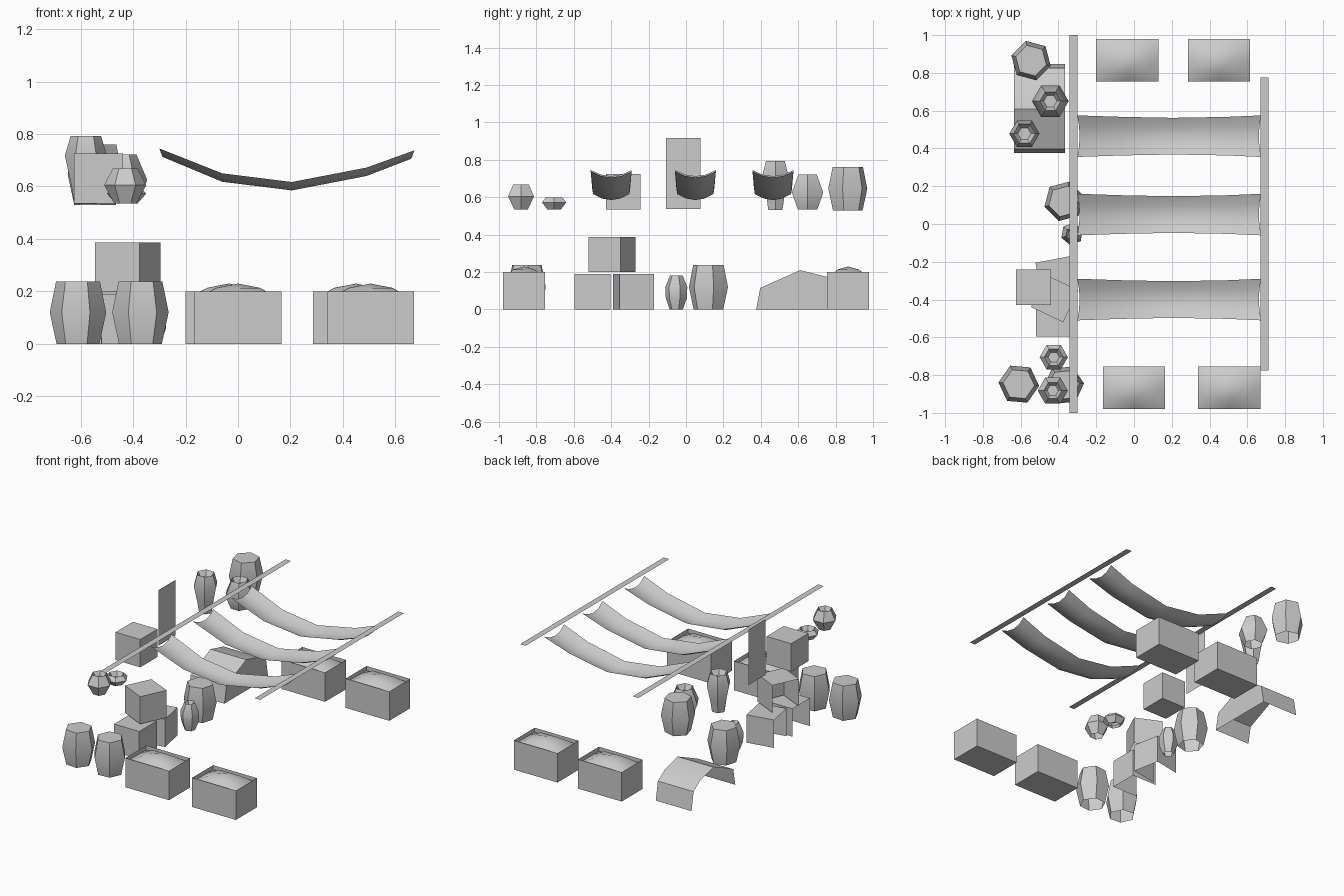
import bpy, bmesh, math
from mathutils import Vector

if "Cube" in bpy.data.objects:
    bpy.data.objects.remove(bpy.data.objects["Cube"])


def make(name, verts, faces, smooth=None):
    me = bpy.data.meshes.new(name)
    me.from_pydata(verts, [], faces)
    ob = bpy.data.objects.new(name, me)
    bpy.context.collection.objects.link(ob)
    if smooth:
        bpy.ops.object.select_all(action='DESELECT')
        ob.select_set(True)
        bpy.context.view_layer.objects.active = ob
        bpy.ops.object.shade_smooth_by_angle(angle=math.radians(smooth))
    return ob


def box(name, cx, cy, z0, sx, sy, h, rot=0, skip=()):
    """Box with optional missing hidden faces."""
    a = math.radians(rot)
    v = []
    for z in (z0, z0 + h):
        for x, y in ((-1, -1), (1, -1), (1, 1), (-1, 1)):
            x, y = x * sx / 2, y * sy / 2
            v.append((cx + x * math.cos(a) - y * math.sin(a),
                      cy + x * math.sin(a) + y * math.cos(a), z))
    f = {'bottom': (3, 2, 1, 0), 'top': (4, 5, 6, 7), 'front': (0, 1, 5, 4),
         'right': (1, 2, 6, 5), 'rear': (2, 3, 7, 6), 'left': (3, 0, 4, 7)}
    return make(name, v, [f[k] for k in f if k not in skip])


def turned(name, x, y, z0, profile, rot=0, sides=6):
    """Six-sided turned vessel, open below, last ring capped."""
    v, f = [], []
    for r, z in profile:
        for i in range(sides):
            a = math.radians(rot) + math.tau * i / sides
            v.append((x + r * math.cos(a), y + r * math.sin(a), z0 + z))
    for j in range(len(profile) - 1):
        for i in range(sides):
            k = (i + 1) % sides
            f.append((j * sides + i, j * sides + k, (j + 1) * sides + k, (j + 1) * sides + i))
    n = (len(profile) - 1) * sides
    f.append(tuple(range(n, n + sides)))
    return make(name, v, f, 45)


def sheet(name, nu, nv, fn, smooth=60):
    v = [fn(i, j) for i in range(nu) for j in range(nv)]
    f = [(i * nv + j, (i + 1) * nv + j, (i + 1) * nv + j + 1, i * nv + j + 1)
         for i in range(nu - 1) for j in range(nv - 1)]
    return make(name, v, f, smooth)


# Overhead rails (thin flat strips)
for name, x, h in (('left_rail', -0.32, 1.0), ('right_rail', 0.69, 0.775)):
    make(name, [(x - .021, -h, .753), (x + .021, -h, .753), (x + .021, h, .753), (x - .021, h, .753)],
         [(0, 1, 2, 3)])

# Hanging cloths sagging both ways between the rails
path = [(-.30, .745), (-.06, .65), (.205, .617), (.49, .672), (.673, .738)]
half = [.11, .102, .097, .102, .11]
for n, cy in enumerate((.465, .05, -.40)):
    def cloth(i, j):
        t = (j - 2) / 2
        x, z = path[i]
        x += (1 - t * t) * (.012 if i == 0 else -.012 if i == 4 else 0)
        return (x, cy + half[i] * t, z - .032 * (1 - t * t))
    sheet(f'hanging_cloth_{n}', 5, 5, cloth)

# Produce crates with mounded contents
for n, (cx, cy) in enumerate(((-.035, .867), (.45, .867), (0, -.867), (.505, -.867))):
    box(f'crate_{n}', cx, cy, 0, .33, .225, .2, skip=('top',))
    rise = (0, .75, 1, .75, 0)
    sheet(f'produce_mound_{n}', 5, 5,
          lambda i, j: (cx + (i - 2) * .0825, cy + (j - 2) * .056,
                        .17 + .06 * min(rise[i], rise[j]) * (.9 + .1 * rise[i] * rise[j])))

# Barrels
barrel = [(.082, 0), (.108, .12), (.084, .238)]
for n, (x, y, z, r) in enumerate(((-.61, -.848, 0, -5), (-.372, -.853, 0, 5),
                                  (-.37, .12, 0, 15), (-.545, .865, .53, 45))):
    turned(f'barrel_{n}', x, y, z, [(a, b * (.97 if z else 1)) for a, b in barrel], r)

# Pots, vases and bowl
vase = [(.044, 0), (.055, .07), (.08, .185), (.058, .26), (.035, .225)]
turned('tall_vase', -.58, .478, .533, vase, 0)
turned('small_vase', -.328, -.052, 0,
       [(.036, 0), (.057, .06), (.06, .12), (.034, .182), (.022, .155)], 20)
turned('wide_pot', -.443, .65, .535,
       [(.06, 0), (.097, .09), (.056, .187), (.035, .15)], 0)
turned('small_pot', -.43, -.882, .535,
       [(.042, 0), (.08, .07), (.048, .133), (.03, .105)], 0)
turned('bowl', -.425, -.705, .535,
       [(.042, 0), (.075, .038), (.05, .065), (.03, .035)], 0)

# Boxes stacked on the ground, hidden sides left open
hid = ('bottom', 'left')
box('lower_box_front', -.425, -.5, 0, .19, .19, .19, 0, hid)
box('lower_box_rear', -.412, -.28, 0, .188, .188, .19, 10.7, hid)
box('stacked_box', -.42, -.395, .2, .188, .188, .187, -25.2, hid)

# Box and upright panel at shelf height
box('shelf_box', -.532, -.335, .535, .186, .186, .19)
make('upright_panel', [(-.525, -.108, .537), (-.525, .077, .537), (-.525, .077, .917), (-.525, -.108, .917)],
     [(0, 1, 2, 3)])

# Covered heap: draped top with a closed right end
prof = [(.375, 0), (.397, .115), (.61, .21), (.75, .175), (.825, .125), (.847, 0)]
xs = (-.635, -.365)
v = [(x, y, z) for x in xs for y, z in prof]
f = [(i, i + 6, i + 7, i + 1) for i in range(5)] + [tuple(range(6, 12))]
make('covered_heap', v, f, 35)
